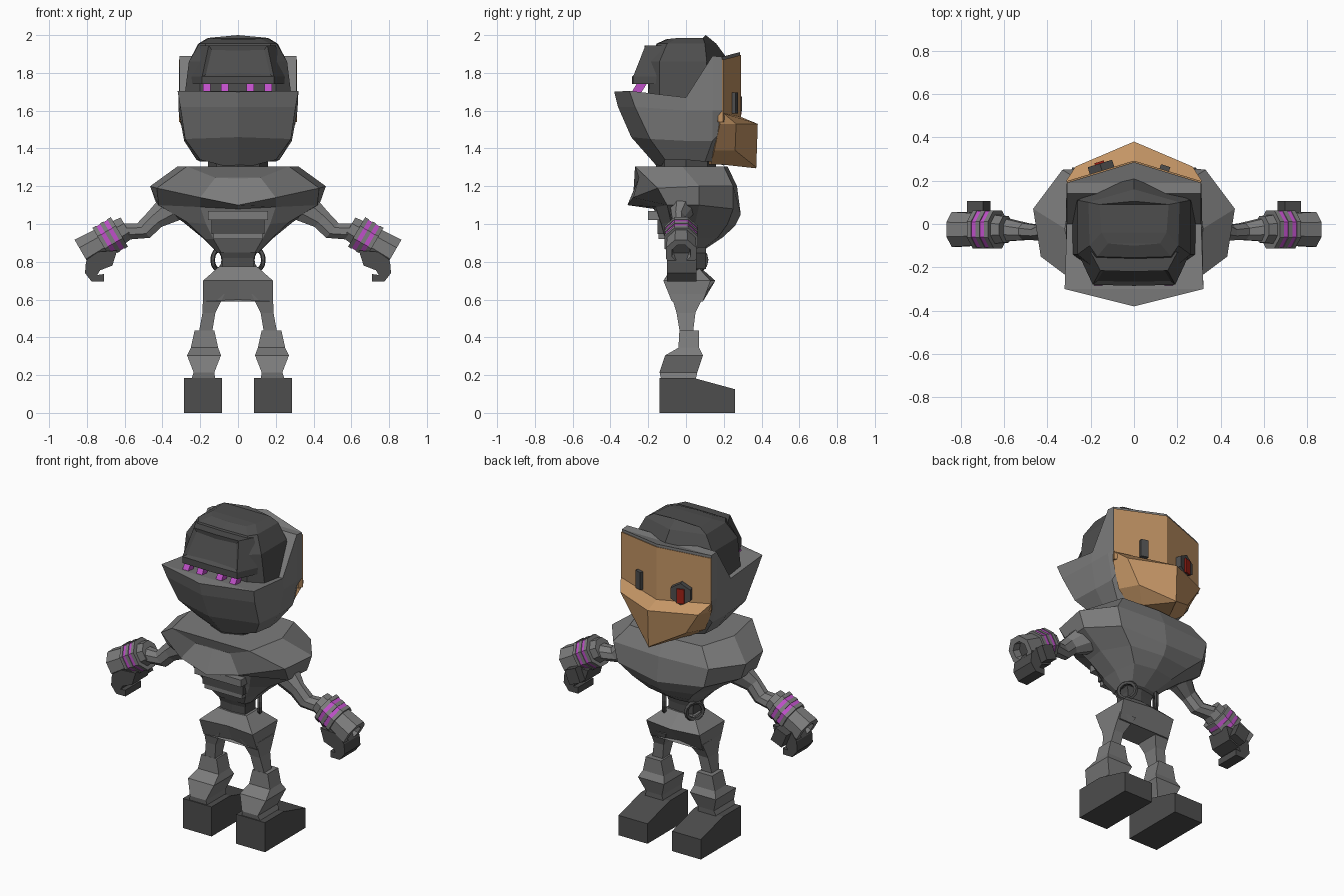
import bpy, bmesh, math
from mathutils import Vector, Matrix

if "Cube" in bpy.data.objects:
    bpy.data.objects.remove(bpy.data.objects["Cube"])


def mat(name, r, g, b):
    m = bpy.data.materials.new(name)
    m.diffuse_color = (r, g, b, 1)
    m.use_nodes = True
    m.node_tree.nodes["Principled BSDF"].inputs["Base Color"].default_value = m.diffuse_color
    return m


GRAY = mat("mid_gray", .20, .20, .20)
DARK = mat("dark_gray", .075, .075, .075)
TAN = mat("tan", .55, .30, .13)
PINK = mat("pink", .52, .08, .58)
RED = mat("red", .35, .015, .008)


def finish(bm, name, m):
    bmesh.ops.remove_doubles(bm, verts=bm.verts, dist=1e-5)
    bmesh.ops.recalc_face_normals(bm, faces=bm.faces)
    me = bpy.data.meshes.new(name)
    bm.to_mesh(me)
    bm.free()
    ob = bpy.data.objects.new(name, me)
    bpy.context.collection.objects.link(ob)
    me.materials.append(m)
    return ob


def skin(bm, loops):
    """Join successive vertex loops with quads."""
    for a, b in zip(loops, loops[1:]):
        n = len(a)
        for i in range(n):
            j = (i + 1) % n
            bm.faces.new((a[i], a[j], b[j], b[i]))


def half_loft(name, m, rings, inset=None):
    """Symmetric body: each ring lists half a loop from x=0 round to x=0."""
    bm = bmesh.new()
    loops = []
    for r in rings:
        full = list(r) + [(-x, y, z) for x, y, z in r[-2:0:-1]]
        loops.append([bm.verts.new(p) for p in full])
    skin(bm, loops)
    for lp in (loops[0], loops[-1]):
        n, h = len(lp), len(rings[0])
        for i in range(h - 1):
            ids = [i, i + 1, (n - i - 1) % n, (n - i) % n]
            vs = list(dict.fromkeys(lp[k] for k in ids))
            bm.faces.new(vs)
    if inset:
        bm.normal_update()
        fs = [f for f in bm.faces if inset(f.calc_center_median(), f)]
        bmesh.ops.inset_region(bm, faces=fs, thickness=.025, depth=-.012)
    return finish(bm, name, m)


def flat(z, *pts):
    return [(x, y, z) for x, y in pts]


def stack(name, m, s, secs):
    """Tapered box stack from (x0, x1, y0, y1, z) sections, on side s."""
    bm = bmesh.new()
    loops = [[bm.verts.new((s * x, y, z)) for x, y in
              ((a, c), (b, c), (b, d), (a, d))] for a, b, c, d, z in secs]
    skin(bm, loops)
    bm.faces.new(loops[0])
    bm.faces.new(loops[-1])
    return finish(bm, name, m)


def tube(name, m, s, axis, secs, n=8):
    """Faceted sleeve: sections (x, y, z, radius across, radius in y)."""
    d = Vector((axis[0], 0, axis[1])).normalized()
    p = Vector((-d.z, 0, d.x))
    bm = bmesh.new()
    loops = []
    for x, y, z, a, b in secs:
        lp = []
        for k in range(n):
            t = 2 * math.pi * (k + .5) / n
            v = Vector((x, y, z)) + p * a * math.cos(t) + Vector((0, b * math.sin(t), 0))
            lp.append(bm.verts.new((s * v.x, v.y, v.z)))
        loops.append(lp)
    skin(bm, loops)
    bm.faces.new(loops[0])
    bm.faces.new(loops[-1])
    return finish(bm, name, m)


def box(name, m, c, size, rot=(0, 0, 0)):
    bm = bmesh.new()
    bmesh.ops.create_cube(bm, size=1, matrix=Matrix.Diagonal((*size, 1)))
    ob = finish(bm, name, m)
    ob.location, ob.rotation_euler = c, rot
    return ob


def prism(name, m, c, r, depth, n, rot):
    bm = bmesh.new()
    bmesh.ops.create_cone(bm, cap_ends=True, segments=n, radius1=r, radius2=r, depth=depth)
    ob = finish(bm, name, m)
    ob.location, ob.rotation_euler = c, rot
    return ob


# Head: open bowl-shaped helmet, raised at the face side
half_loft("helmet", GRAY, [
    [(0, -.38, 1.70), (.32, -.30, 1.705), (.31, 0, 1.67), (.31, .14, 1.89), (.31, .19, 1.885), (0, .285, 1.91)],
    [(0, -.36, 1.62), (.305, -.27, 1.62), (.315, 0, 1.60), (.312, .14, 1.6), (.31, .19, 1.6), (0, .28, 1.6)],
    [(0, -.29, 1.46), (.28, -.19, 1.45), (.285, 0, 1.44), (.28, .14, 1.44), (.27, .2, 1.5), (0, .27, 1.5)],
    [(0, -.14, 1.29), (.2, -.11, 1.34), (.22, 0, 1.34), (.2, .1, 1.33), (.15, .14, 1.33), (0, .2, 1.31)]])
half_loft("dome", DARK, [
    flat(1.66, (0, -.2), (.2, -.2), (.285, -.14), (.285, .1), (0, .2)),
    flat(1.86, (0, -.2), (.2, -.19), (.26, -.14), (.26, .11), (0, .23)),
    flat(1.955, (0, -.155), (.17, -.15), (.205, -.1), (.21, .1), (0, .16)),
    [(0, -.1, 1.98), (.12, -.09, 1.98), (.15, -.04, 1.985), (.16, .09, 1.985), (0, .105, 2.0)]])
half_loft("visor", DARK, [
    flat(1.74, (0, -.285), (.19, -.28), (.26, -.13), (0, -.1)),
    flat(1.78, (0, -.285), (.19, -.28), (.26, -.13), (0, -.1)),
    flat(1.945, (0, -.22), (.155, -.215), (.2, -.13), (0, -.1))],
    inset=lambda c, f: c.z > 1.8 and f.normal.y < -.7 and c.y < -.22)
for x in (-.165, -.07, .065, .16):
    box("tooth", PINK, (x, -.245, 1.725), (.04, .045, .08), (-.55, 0, 0))
half_loft("face_plate", TAN, [
    [(0, .1, 1.89), (.30, .17, 1.87), (.312, .197, 1.87), (0, .292, 1.895)],
    [(0, .1, 1.54), (.30, .17, 1.54), (.312, .197, 1.54), (0, .292, 1.54)]])
half_loft("muzzle", TAN, [
    [(0, .1, 1.59), (.30, .18, 1.59), (.312, .2, 1.585), (0, .295, 1.565)],
    [(0, .1, 1.53), (.305, .18, 1.53), (.27, .265, 1.53), (0, .38, 1.53)],
    [(0, .1, 1.38), (.24, .15, 1.39), (.18, .26, 1.39), (0, .372, 1.30)],
    [(0, .1, 1.31), (.13, .13, 1.315), (.1, .19, 1.315), (0, .37, 1.295)]])

# Eyes: hexagonal lens with red bar, and a narrow slot
tilt = .3
prism("lens_ring", DARK, (-.15, .255, 1.635), .068, .05, 6, (math.pi / 2, 0, tilt))
box("lens_bar", RED, (-.158, .277, 1.625), (.045, .02, .09), (0, 0, tilt))
box("slot_eye", DARK, (.14, .25, 1.64), (.045, .04, .11), (0, 0, -tilt))
prism("neck", DARK, (0, 0, 1.29), .16, .16, 8, (0, 0, 0))

# Torso: overhanging shoulder plate over a tapering body
half_loft("torso", GRAY, [
    [(0, -.25, 1.24), (.12, -.25, 1.245), (.27, -.27, 1.305), (.32, -.02, 1.305), (.25, .2, 1.305), (0, .22, 1.305)],
    [(0, -.31, 1.10), (.2, -.28, 1.14), (.43, -.15, 1.19), (.465, .07, 1.2), (.33, .25, 1.2), (0, .27, 1.2)],
    [(0, -.17, 1.08), (.2, -.16, 1.09), (.42, -.1, 1.1), (.43, .07, 1.1), (.3, .25, 1.08), (0, .29, 1.05)],
    [(0, -.14, 1.0), (.17, -.13, 1.0), (.27, -.08, 1.01), (.29, .05, 1.01), (.21, .22, 1.0), (0, .26, .99)],
    [(0, -.11, .92), (.13, -.11, .92), (.175, -.06, .92), (.18, .05, .92), (.14, .17, .93), (0, .195, .93)],
    [(0, -.07, .85), (.09, -.07, .85), (.11, -.03, .85), (.11, .03, .85), (.08, .08, .86), (0, .09, .86)]])
box("chest_bar", GRAY, (0, -.16, 1.045), (.32, .08, .045))
box("chest_vent", DARK, (0, -.13, .985), (.28, .04, .075))
box("chest_lip", GRAY, (0, -.125, .935), (.26, .04, .03))

# Waist and pelvis
half_loft("waist", DARK, [
    flat(.92, (0, -.09), (.12, -.08), (.12, .06), (0, .08)),
    flat(.82, (0, -.06), (.085, -.05), (.085, .05), (0, .06)),
    flat(.74, (0, -.06), (.085, -.05), (.085, .05), (0, .06))])
half_loft("pelvis", GRAY, [
    flat(.775, (0, -.07), (.1, -.06), (.1, .06), (0, .07)),
    [(0, -.10, .70), (.185, -.12, .70), (.185, .13, .70), (0, .155, .70)],
    [(0, -.06, .60), (.185, -.075, .59), (.18, .09, .59), (0, .07, .60)]])

for s, side in ((1, "right"), (-1, "left")):
    # Cable loops beside the waist
    bpy.ops.mesh.primitive_torus_add(major_segments=12, minor_segments=5, major_radius=.052,
                                     minor_radius=.013, location=(s * .105, .065, .81),
                                     rotation=(0, math.pi / 2, s * .6))
    ring = bpy.context.object
    ring.name = side + "_cable_loop"
    ring.data.materials.append(DARK)

    # Leg
    stack(side + "_thigh", GRAY, s, [(.07, .185, -.08, .1, .63), (.12, .188, -.05, .05, .53),
                                     (.14, .21, -.03, .035, .41)])
    stack(side + "_shin", GRAY, s, [(.125, .23, -.035, .07, .435), (.105, .25, -.04, .07, .345),
                                    (.09, .27, -.11, .09, .305), (.125, .235, -.14, .06, .215),
                                    (.12, .25, -.13, .05, .17)])
    # Wedge foot
    bm = bmesh.new()
    prof = [(-.14, 0), (.26, 0), (.26, .125), (.04, .185), (-.14, .185)]
    loops = [[bm.verts.new((s * x, y, z)) for y, z in prof] for x in (.085, .285)]
    skin(bm, loops)
    for lp in loops:
        bm.faces.new(lp)
    finish(bm, side + "_foot", DARK)

    # Arm, gauntlet and its bands
    tube(side + "_arm", GRAY, s, (.75, -.66), [(.36, -.02, 1.08, .085, .07), (.44, -.04, 1.025, .058, .038),
                                               (.50, -.035, .965, .055, .042), (.61, -.025, .96, .06, .06)])
    ax = Vector((.86, 0, -.5)).normalized()
    base = Vector((.59, -.025, .98))

    def at(t, r):
        return (*(base + ax * t), r, r * .97)
    axis = (ax.x, ax.z)
    # the end face steps inwards to a hollow
    g = tube(side + "_gauntlet", GRAY, s, axis, [at(0, .068), at(.1, .08), at(.27, .09), at(.27, .055), at(.22, .05)])
    tube(side + "_gauntlet_hollow", DARK, s, axis, [at(.21, .049), at(.224, .049)])
    for t in (.055, .10, .145):
        tube(side + "_gauntlet_band", GRAY, s, axis, [at(t - .011, .098), at(t + .011, .098)])
    for t in (.0775, .1225):
        tube(side + "_glow_band", PINK, s, axis, [at(t - .012, .094), at(t + .012, .094)])

    # Hooked hand and thumb
    bm = bmesh.new()
    prof = [(.77, .85), (.64, .86), (.665, .78), (.73, .755), (.745, .73), (.71, .735),
            (.71, .695), (.775, .695), (.81, .74), (.805, .80)]
    loops = [[bm.verts.new((s * x, y, z)) for x, z in prof] for y in (-.1, .055)]
    skin(bm, loops)
    for lp in loops:
        bm.faces.new(lp)
    finish(bm, side + "_hand", DARK)
    box(side + "_thumb", DARK, (s * .715, .075, .82), (.08, .06, .09), (0, s * .4, 0))
